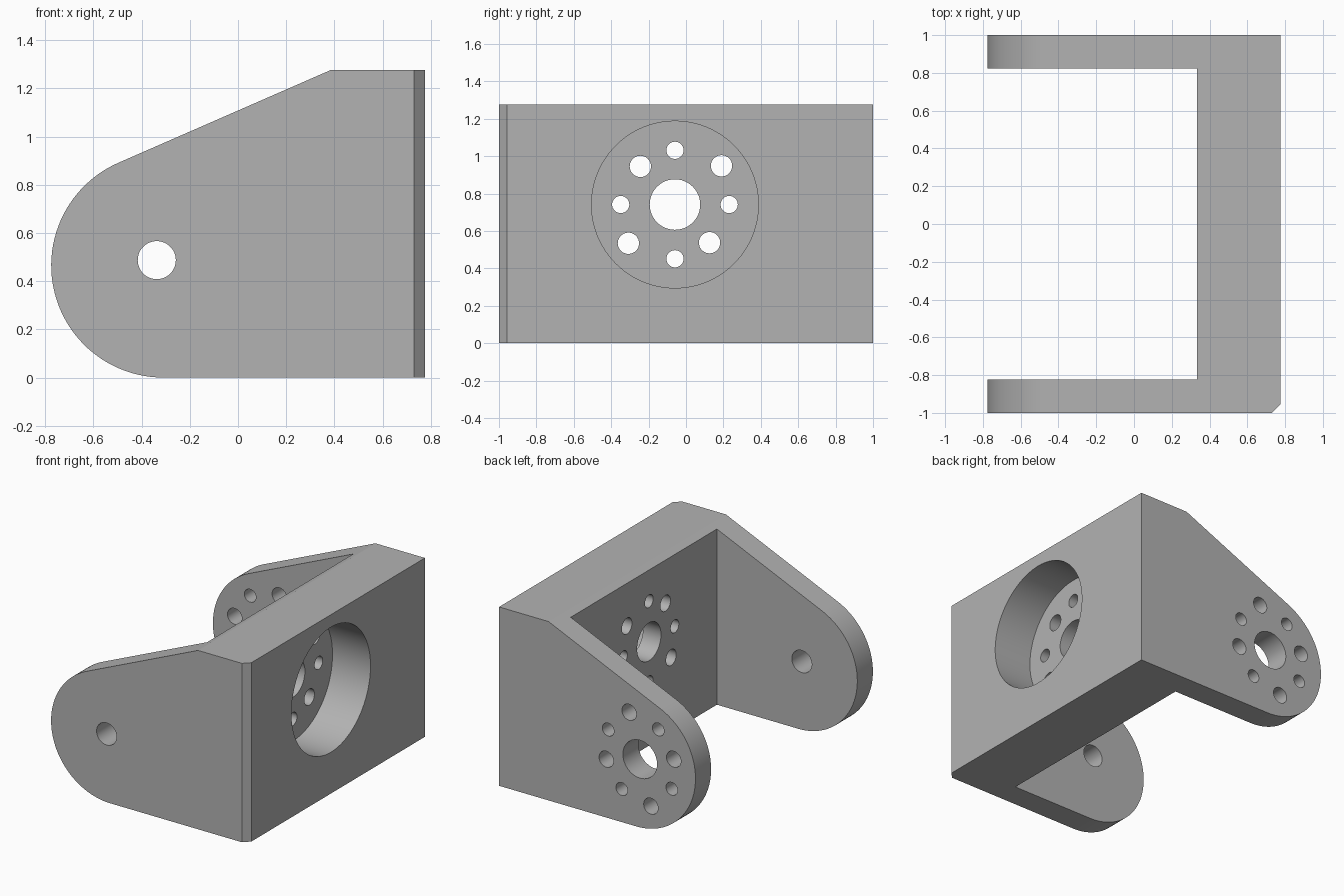
import bpy, bmesh, math
from mathutils import Matrix, Vector

if "Cube" in bpy.data.objects:
    bpy.data.objects.remove(bpy.data.objects["Cube"])

grey = bpy.data.materials.new("light grey metal")
grey.diffuse_color = (0.45, 0.45, 0.45, 1)
grey.use_nodes = True
grey.node_tree.nodes["Principled BSDF"].inputs["Base Color"].default_value = grey.diffuse_color


def make_object(name, bm):
    bmesh.ops.recalc_face_normals(bm, faces=bm.faces[:])
    mesh = bpy.data.meshes.new(name)
    bm.to_mesh(mesh)
    bm.free()
    mesh.materials.append(grey)
    ob = bpy.data.objects.new(name, mesh)
    bpy.context.collection.objects.link(ob)
    return ob


def cylinder(axis, centre, radius, depth, segs=48):
    """Round cutter along 'X' or 'Y'."""
    bm = bmesh.new()
    rot = Matrix.Rotation(math.pi / 2, 4, 'Y' if axis == 'X' else 'X')
    bmesh.ops.create_cone(bm, cap_ends=True, segments=segs, radius1=radius,
                          radius2=radius, depth=depth,
                          matrix=Matrix.Translation(centre) @ rot)
    return make_object("hole_cutter", bm)


def cut(target, cutter):
    mod = target.modifiers.new("cut", 'BOOLEAN')
    mod.operation = 'DIFFERENCE'
    mod.solver = 'EXACT'
    mod.object = cutter
    bpy.context.view_layer.objects.active = target
    bpy.ops.object.modifier_apply(modifier=mod.name)
    bpy.data.objects.remove(cutter, do_unlink=True)


# Side profile: rounded nose, sloping top edge, upright back
R, CX = 0.465, -0.31
a0, a1 = math.radians(113.8), math.radians(270)
N = 48
profile = [(0.775, 0), (0.775, 1.276), (0.385, 1.276)]
profile += [(CX + R * math.cos(a0 + (a1 - a0) * i / N),
             R + R * math.sin(a0 + (a1 - a0) * i / N)) for i in range(N + 1)]

bm = bmesh.new()
face = bm.faces.new([bm.verts.new((x, -1, z)) for x, z in profile])
ext = bmesh.ops.extrude_face_region(bm, geom=[face])
bmesh.ops.translate(bm, vec=(0, 2, 0),
                    verts=[v for v in ext['geom'] if isinstance(v, bmesh.types.BMVert)])
# Chamfer on the front right upright edge
edge = [e for e in bm.edges
        if all(v.co.x > 0.77 and v.co.y < -0.99 for v in e.verts)]
bmesh.ops.bevel(bm, geom=edge, offset=0.044, segments=1, affect='EDGES')
bracket = make_object("bracket", bm)

# Gap between the two arms
bm = bmesh.new()
bmesh.ops.create_cube(bm, size=1, matrix=Matrix.Translation((-0.3335, 0, 0.6))
                      @ Matrix.Diagonal((1.333, 1.648, 3, 1)))
cut(bracket, make_object("gap_cutter", bm))

# Plate: counterbore, centre hole and ring of holes
PY, PZ = -0.059, 0.741
cut(bracket, cylinder('X', (0.975, PY, PZ), 0.446, 1.0, 96))
cut(bracket, cylinder('X', (0.4, PY, PZ), 0.135, 0.4))
for y, z in [(0.29, 0), (-0.29, 0), (0, 0.29), (0, -0.29)]:
    cut(bracket, cylinder('X', (0.4, PY + y, PZ + z), 0.046, 0.4, 32))
for y, z in [(0.249, 0.207), (-0.249, -0.207), (-0.185, 0.204), (0.185, -0.204)]:
    cut(bracket, cylinder('X', (0.4, PY + y, PZ + z), 0.057, 0.4, 32))

# Arms: pivot hole in front, centre hole and ring of holes at the back
AX, AZ = -0.337, 0.487
cut(bracket, cylinder('Y', (AX, -0.9, AZ), 0.079, 0.5))
cut(bracket, cylinder('Y', (AX, 0.9, AZ), 0.135, 0.5))
for x, z, r in [(0.251, 0.144, 0.046), (-0.144, 0.251, 0.046),
                (0.086, 0.312, 0.057), (0.266, -0.071, 0.057)]:
    for s in (1, -1):
        cut(bracket, cylinder('Y', (AX + s * x, 0.9, AZ + s * z), r, 0.5, 32))

# Smooth round walls, keep sharp edges
bpy.ops.object.select_all(action='DESELECT')
bracket.select_set(True)
bpy.context.view_layer.objects.active = bracket
bpy.ops.object.shade_smooth_by_angle(angle=math.radians(20))
